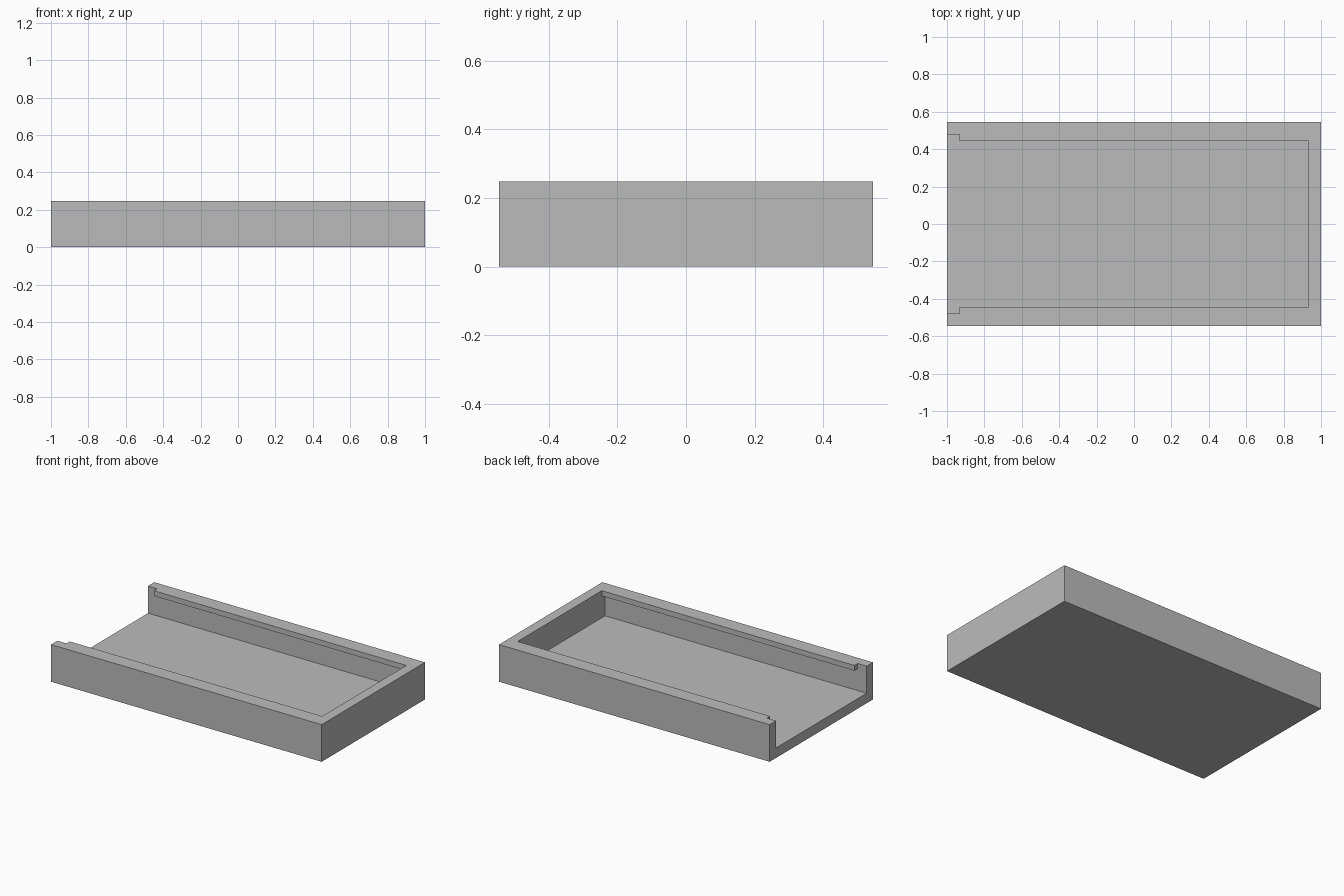
import bpy

cube = bpy.data.objects.get("Cube")
if cube:
    bpy.data.objects.remove(cube, do_unlink=True)

# Overall sizes
HALF_W, HALF_D, HEIGHT = 1.0, 0.545, 0.248
WALL = 0.067              # side, end and floor thickness
LIP_W, LIP_H = 0.034, 0.035
INNER = HALF_D - WALL
BEYOND = 0.2              # cutter overshoot


def box(name, x0, x1, half_y, z0, z1):
    """Box spanning x0..x1, -half_y..half_y, z0..z1."""
    verts = [(x, y, z) for x in (x0, x1) for y in (-half_y, half_y) for z in (z0, z1)]
    faces = [(0, 1, 3, 2), (4, 6, 7, 5), (0, 4, 5, 1),
             (2, 3, 7, 6), (0, 2, 6, 4), (1, 5, 7, 3)]
    mesh = bpy.data.meshes.new(name)
    mesh.from_pydata(verts, [], faces)
    obj = bpy.data.objects.new(name, mesh)
    bpy.context.collection.objects.link(obj)
    return obj


def cut(target, cutter):
    """Subtract the cutter and remove it."""
    mod = target.modifiers.new(cutter.name, 'BOOLEAN')
    mod.operation = 'DIFFERENCE'
    mod.solver = 'EXACT'
    mod.object = cutter
    bpy.context.view_layer.objects.active = target
    bpy.ops.object.modifier_apply(modifier=mod.name)
    bpy.data.objects.remove(cutter, do_unlink=True)


grey = bpy.data.materials.new("plain_grey")
grey.use_nodes = True
colour = (0.5, 0.5, 0.5, 1)
grey.diffuse_color = colour
grey.node_tree.nodes["Principled BSDF"].inputs["Base Color"].default_value = colour

# Solid tray block
tray = box("sliding_lid_tray", -HALF_W, HALF_W, HALF_D, 0, HEIGHT)
tray.data.materials.append(grey)

# Main cavity, open at one end, stopping below the side lips
end_x = HALF_W - WALL
cut(tray, box("cavity", -HALF_W - BEYOND, end_x, INNER, WALL, HEIGHT - LIP_H))
# Narrower opening between the lips
cut(tray, box("lip_opening", -HALF_W - BEYOND, end_x, INNER - LIP_W,
              HEIGHT / 2, HEIGHT + BEYOND))
# Lips stop short of the open end
cut(tray, box("end_notch", -HALF_W - BEYOND, -end_x, INNER,
              HEIGHT / 2, HEIGHT + BEYOND))
